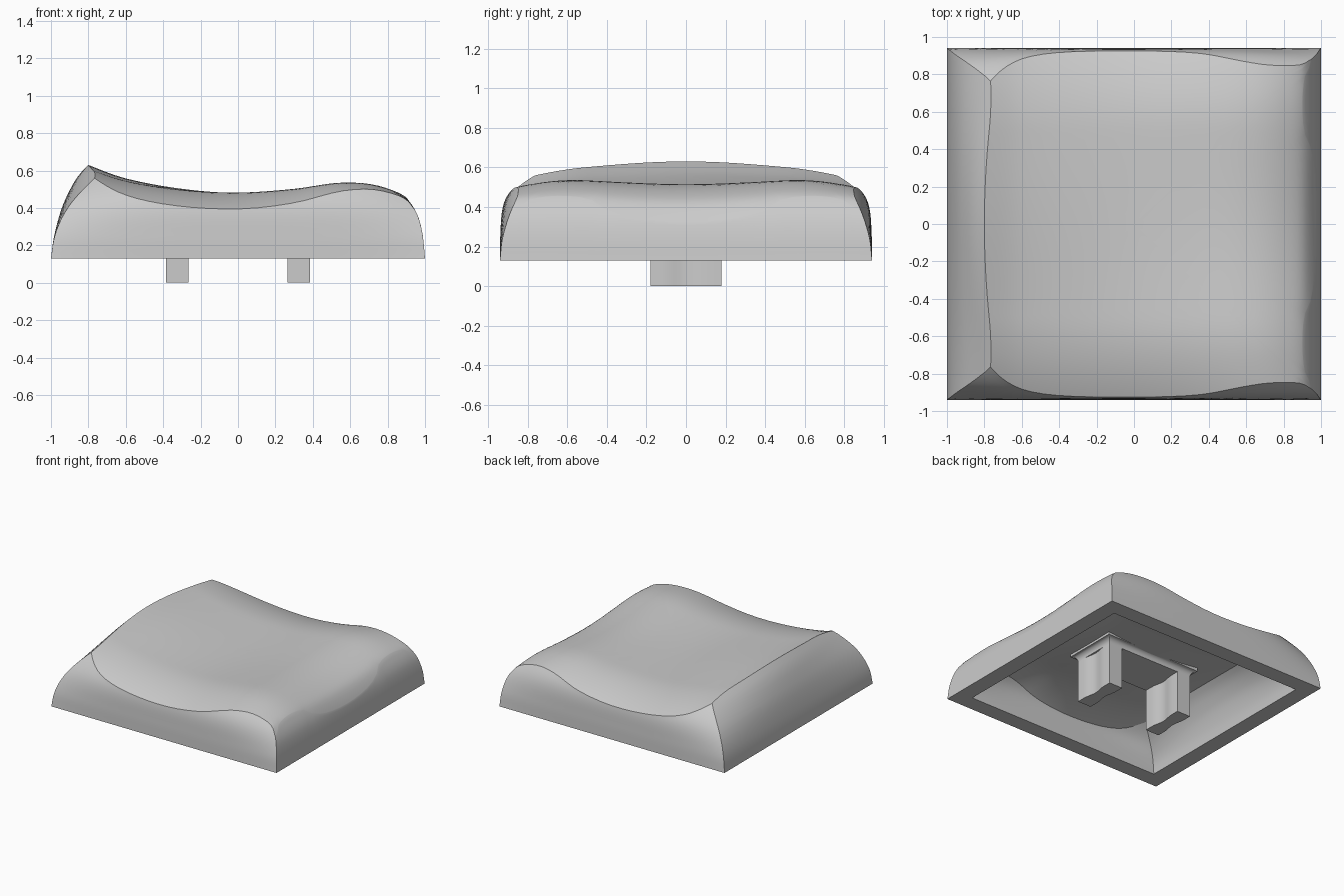
import bpy, bmesh, math

old = bpy.data.objects.get("Cube")
if old:
    bpy.data.objects.remove(old, do_unlink=True)

grey = bpy.data.materials.new("light_grey_plastic")
grey.use_nodes = True
colour = (0.6, 0.6, 0.6, 1)
grey.diffuse_color = colour
grey.node_tree.nodes["Principled BSDF"].inputs["Base Color"].default_value = colour

BASE = 0.13


def curve(pts):
    """Smooth interpolation through a list of (position, value) pairs."""
    n = len(pts)
    slope = []
    for i in range(n):
        a, b = pts[max(i - 1, 0)], pts[min(i + 1, n - 1)]
        slope.append((b[1] - a[1]) / (b[0] - a[0]))

    def value(t):
        t = min(max(t, pts[0][0]), pts[-1][0])
        i = max(j for j in range(n - 1) if pts[j][0] <= t)
        (t0, v0), (t1, v1) = pts[i], pts[i + 1]
        h = t1 - t0
        s = (t - t0) / h
        return ((1 + 2 * s) * (1 - s) ** 2 * v0 + s * (1 - s) ** 2 * h * slope[i]
                + s * s * (3 - 2 * s) * v1 + s * s * (s - 1) * h * slope[i + 1])
    return value


# Side walls as a function of height, and the dished top along x
middle_depth = curve([(BASE, .94), (.25, .938), (.4, .925), (.49, .885), (.57, .8), (.66, .6)])
corner_depth = curve([(BASE, .94), (.25, .925), (.4, .875), (.5, .815), (.57, .75), (.66, .6)])
right_wall = curve([(BASE, 1), (.25, .988), (.34, .968), (.4, .94), (.45, .905), (.5, .87), (.6, .8)])
left_wall = curve([(BASE, -1), (.25, -.983), (.4, -.942), (.5, -.897), (.57, -.855),
                   (.63, -.8), (.7, -.72)])
ridge = curve([(-1, .69), (-.8, .605), (-.6, .54), (-.3, .495), (0, .483), (.3, .505),
               (.5, .535), (.6, .54), (.7, .533), (.8, .508), (.9, .46), (.95, .4), (1, .31)])


def top_height(x, y):
    dish = -.025 + .036 * (x + .8)
    dish *= (1 - min(1, y * y / .49)) ** 2
    drop = .09 - .03 * min(max(x / .6, 0), 1.5) ** 2
    return ridge(x) - dish - drop * (max(abs(y) - .5, 0) / .43) ** 2


def wall_point(u, v, z):
    middle = middle_depth(z)
    y = v * (middle + (corner_depth(z) - middle) * u ** 4)
    left = left_wall(z) + .1 * (y / .75) ** 2 * ((z - BASE) / .44) ** 3
    return left + (right_wall(z) - left) * (u + 1) / 2, y, z


def rim_height(u, v):
    low, high = BASE, .7
    for _ in range(30):
        mid = (low + high) / 2
        x, y, z = wall_point(u, v, mid)
        if z < top_height(x, y):
            low = mid
        else:
            high = mid
    return low


def inner_point(p):
    return p[0] * .87, p[1] * .862, BASE + (p[2] - BASE) * .7


def finish(name, bm, angle):
    bmesh.ops.recalc_face_normals(bm, faces=bm.faces)
    mesh = bpy.data.meshes.new(name)
    bm.to_mesh(mesh)
    bm.free()
    obj = bpy.data.objects.new(name, mesh)
    bpy.context.collection.objects.link(obj)
    mesh.materials.append(grey)
    bpy.ops.object.select_all(action="DESELECT")
    obj.select_set(True)
    bpy.context.view_layer.objects.active = obj
    bpy.ops.object.shade_smooth_by_angle(angle=math.radians(angle))


def loft(bm, rings):
    """Join closed rings of points with quads and return the vertex loops."""
    loops = [[bm.verts.new(p) for p in ring] for ring in rings]
    for a, b in zip(loops, loops[1:]):
        for i in range(len(a)):
            j = (i + 1) % len(a)
            bm.faces.new((a[i], a[j], b[j], b[i]))
    return loops


# Square outline shared by every ring of the cap
N = 32
steps = [math.sin((2 * i / N - 1) * math.pi / 2) for i in range(N)]
outline = ([(t, -1) for t in steps] + [(1, t) for t in steps]
           + [(-t, 1) for t in steps] + [(-1, -t) for t in steps])

# Outer skin of the cap: curved walls, then the dished top
rims = [rim_height(u, v) for u, v in outline]
outer = [[wall_point(u, v, BASE + (h - BASE) * i / 14) for (u, v), h in zip(outline, rims)]
         for i in range(15)]
edge = outer[-1]
for i in range(1, 24):
    k = math.cos(i / 24 * math.pi / 2)
    outer.append([(x * k, y * k, top_height(x * k, y * k)) for x, y, _ in edge])

# Cap: the hollow underside follows the outer skin
inner = [[inner_point(p) for p in ring] for ring in reversed(outer)]
bm = bmesh.new()
loops = loft(bm, inner + outer)
peak = (0, 0, top_height(0, 0))
for loop, tip in ((loops[0], inner_point(peak)), (loops[-1], peak)):
    centre = bm.verts.new(tip)
    for i in range(len(loop)):
        bm.faces.new((loop[i], loop[(i + 1) % len(loop)], centre))
finish("cap", bm, 32)

# Mounting plate flaring into the ceiling of the cap
bm = bmesh.new()
flare = []
for i in range(7):
    a = i / 6 * math.pi / 2
    flare.append((.04 * (1 - math.cos(a)), .335 + .045 * math.sin(a)))
flare.append((.04, .41))
loops = loft(bm, [[(sx * (.385 + d), sy * (.18 + d), z)
                   for sx, sy in ((-1, -1), (1, -1), (1, 1), (-1, 1))] for d, z in flare])
bm.faces.new(loops[0])
bm.faces.new(loops[-1])
finish("mounting_plate", bm, 30)

# Two waisted mounting pegs
side = []
for i in range(13):
    y = -.18 + .03 * i
    waist = .016 * math.cos(y / .11 * math.pi / 2) ** 2 if abs(y) < .11 else 0
    side.append((.06 - waist, y))
section = side + [(-x, y) for x, y in reversed(side)]
for name, cx in (("left_peg", .325), ("right_peg", -.325)):
    bm = bmesh.new()
    face = bm.faces.new([bm.verts.new((cx + x, y, 0)) for x, y in section])
    extruded = bmesh.ops.extrude_face_region(bm, geom=[face])["geom"]
    bmesh.ops.translate(bm, vec=(0, 0, .36),
                        verts=[g for g in extruded if isinstance(g, bmesh.types.BMVert)])
    finish(name, bm, 40)
